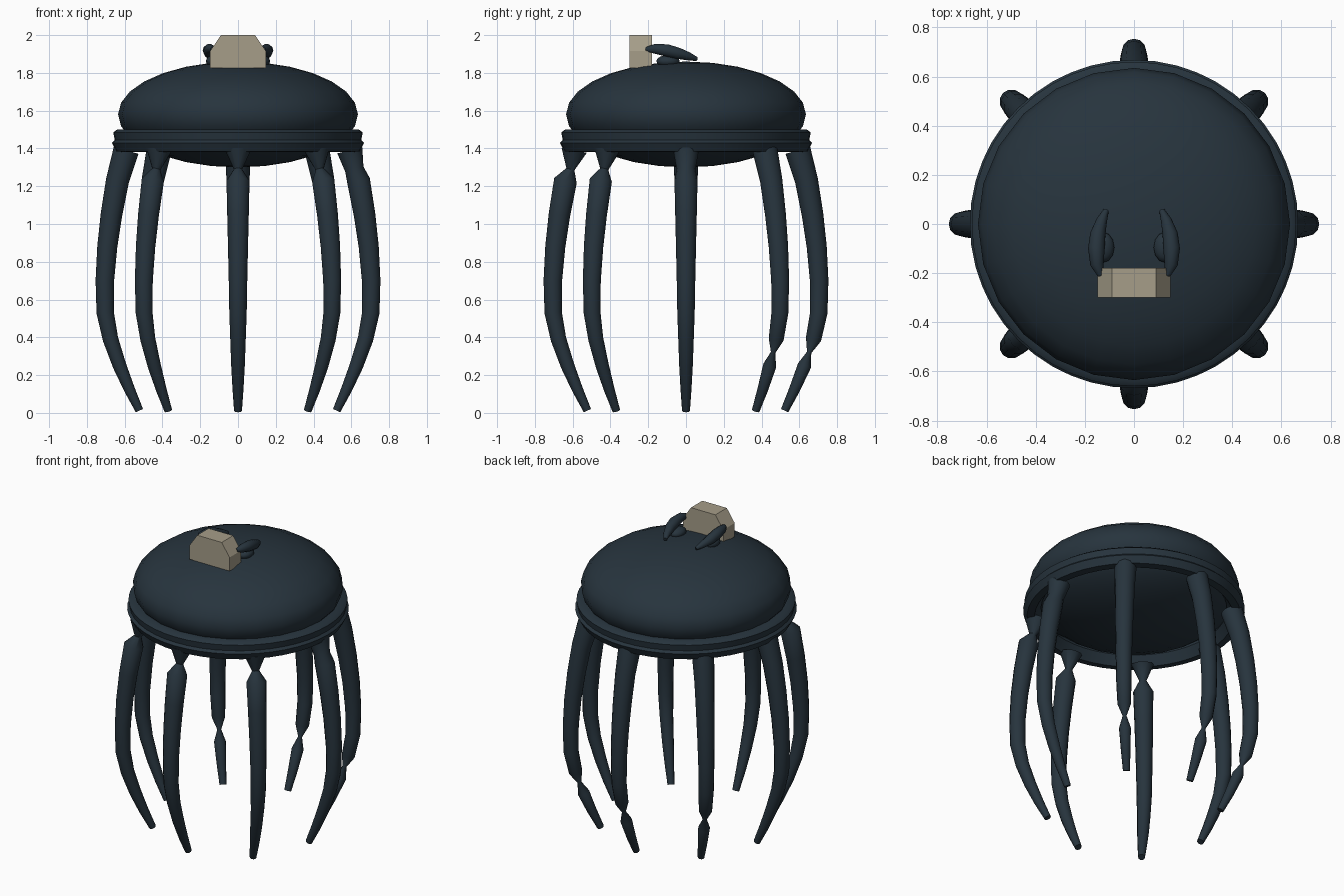
import bpy, bmesh, math
from mathutils import Vector, Matrix

if "Cube" in bpy.data.objects:
    bpy.data.objects.remove(bpy.data.objects["Cube"], do_unlink=True)


def material(name, rgb):
    m = bpy.data.materials.new(name)
    m.use_nodes = True
    m.diffuse_color = (*rgb, 1)
    bsdf = next(n for n in m.node_tree.nodes if n.type == 'BSDF_PRINCIPLED')
    bsdf.inputs["Base Color"].default_value = (*rgb, 1)
    bsdf.inputs["Roughness"].default_value = 0.7
    return m


DARK = material("dark slate blue", (0.020, 0.034, 0.047))
TAN = material("pale stone", (0.38, 0.34, 0.25))


def finish(bm, name, mat, smooth=True):
    bmesh.ops.recalc_face_normals(bm, faces=bm.faces)
    mesh = bpy.data.meshes.new(name)
    bm.to_mesh(mesh)
    bm.free()
    mesh.materials.append(mat)
    obj = bpy.data.objects.new(name, mesh)
    bpy.context.collection.objects.link(obj)
    if smooth:
        bpy.ops.object.select_all(action='DESELECT')
        obj.select_set(True)
        bpy.context.view_layer.objects.active = obj
        bpy.ops.object.shade_smooth_by_angle(angle=math.radians(50))
    return obj


def ellipsoid(name, centre, radii, segments, rings):
    bm = bmesh.new()
    bmesh.ops.create_uvsphere(bm, u_segments=segments, v_segments=rings, radius=1)
    bmesh.ops.transform(bm, verts=bm.verts,
                        matrix=Matrix.Translation(centre) @ Matrix.Diagonal((*radii, 1)))
    return finish(bm, name, DARK)


def tube(name, path, ref, sides=12, turn=0.0):
    """Capped round tube; path holds (point, radius), ref is never along it."""
    bm = bmesh.new()
    pts = [Vector(p) for p, _ in path]
    loops = []
    for i, (_, r) in enumerate(path):
        t = (pts[min(i + 1, len(pts) - 1)] - pts[max(i - 1, 0)]).normalized()
        u = t.cross(Vector(ref)).normalized()
        v = t.cross(u)
        angles = [2 * math.pi * k / sides for k in range(sides)]
        loops.append([bm.verts.new(pts[i] + (u * math.cos(a) + v * math.sin(a)) * r)
                      for a in angles])
    for a, b in zip(loops, loops[1:]):
        for k in range(sides):
            n = (k + 1) % sides
            bm.faces.new((a[k], a[n], b[n], b[k]))
    bm.faces.new(loops[0])
    bm.faces.new(loops[-1])
    bmesh.ops.rotate(bm, verts=bm.verts, matrix=Matrix.Rotation(turn, 3, 'Z'))
    return finish(bm, name, DARK)


# Body: flattened ball
ellipsoid("dome_body", (0, 0, 1.58), (0.635, 0.635, 0.28), 24, 14)

# Rim band around the body
bm = bmesh.new()
profile = [(0.64, 1.5), (0.66, 1.485), (0.653, 1.445), (0.668, 1.43),
           (0.645, 1.385), (0.6, 1.38), (0.56, 1.44), (0.59, 1.5)]
verts = [bm.verts.new((r, 0, z)) for r, z in profile]
edges = [bm.edges.new((verts[i - 1], verts[i])) for i in range(len(verts))]
bmesh.ops.spin(bm, geom=verts + edges, cent=(0, 0, 0), axis=(0, 0, 1),
               angle=2 * math.pi, steps=48, use_merge=True)
bmesh.ops.remove_doubles(bm, verts=bm.verts, dist=0.0005)
finish(bm, "rim_band", DARK)

# Tentacles: (distance from axis, height, radius), some with a twisted pinch
STEM = [(0.592, 1.39, 0.068), (0.638, 1.23, 0.061), (0.67, 1.05, 0.057),
        (0.692, 0.88, 0.053), (0.705, 0.7, 0.049), (0.703, 0.53, 0.046),
        (0.675, 0.39, 0.041), (0.627, 0.25, 0.036), (0.575, 0.125, 0.029),
        (0.522, 0.012, 0.021)]
TOP_PINCH = (0.612, 1.29, 0.022)
LOW_PINCH = (0.652, 0.32, 0.012)
MILD_PINCH = (0.616, 1.29, 0.05)
PINCHES = [MILD_PINCH, LOW_PINCH, LOW_PINCH, LOW_PINCH,
           None, TOP_PINCH, TOP_PINCH, TOP_PINCH]

for i, pinch in enumerate(PINCHES):
    rows = sorted(STEM + ([pinch] if pinch else []), key=lambda p: -p[1])
    tube(f"tentacle_{i + 1}", [((r, 0, z), w) for r, z, w in rows],
         (0, 1, 0), turn=i * math.pi / 4)

# Horns and the bumps they rest on
HORN = [((0.135, -0.21, 1.925), 0.012), ((0.151, -0.165, 1.928), 0.027),
        ((0.153, -0.1, 1.919), 0.034), ((0.147, -0.04, 1.903), 0.031),
        ((0.131, 0.015, 1.887), 0.022), ((0.113, 0.057, 1.873), 0.011)]
for side, s in (("left", 1), ("right", -1)):
    tube(f"{side}_horn", [((s * p[0], p[1], p[2]), r) for p, r in HORN], (0, 0, 1), 10)
    ellipsoid(f"{side}_horn_bump", (s * 0.125, -0.095, 1.862), (0.045, 0.062, 0.032), 12, 8)

# Chamfered block on top, in front of the horns
bm = bmesh.new()
outline = [(-0.148, 1.825), (0.148, 1.825), (0.148, 1.915),
           (0.09, 2.0), (-0.09, 2.0), (-0.148, 1.915)]
face = bm.faces.new([bm.verts.new((x, -0.3, z)) for x, z in outline])
out = bmesh.ops.extrude_face_region(bm, geom=[face])
bmesh.ops.translate(bm, vec=(0, 0.12, 0),
                    verts=[g for g in out["geom"] if isinstance(g, bmesh.types.BMVert)])
# Close the front again if the extrusion consumed it
bmesh.ops.holes_fill(bm, edges=[e for e in bm.edges if e.is_boundary], sides=6)
finish(bm, "front_block", TAN, smooth=False)
